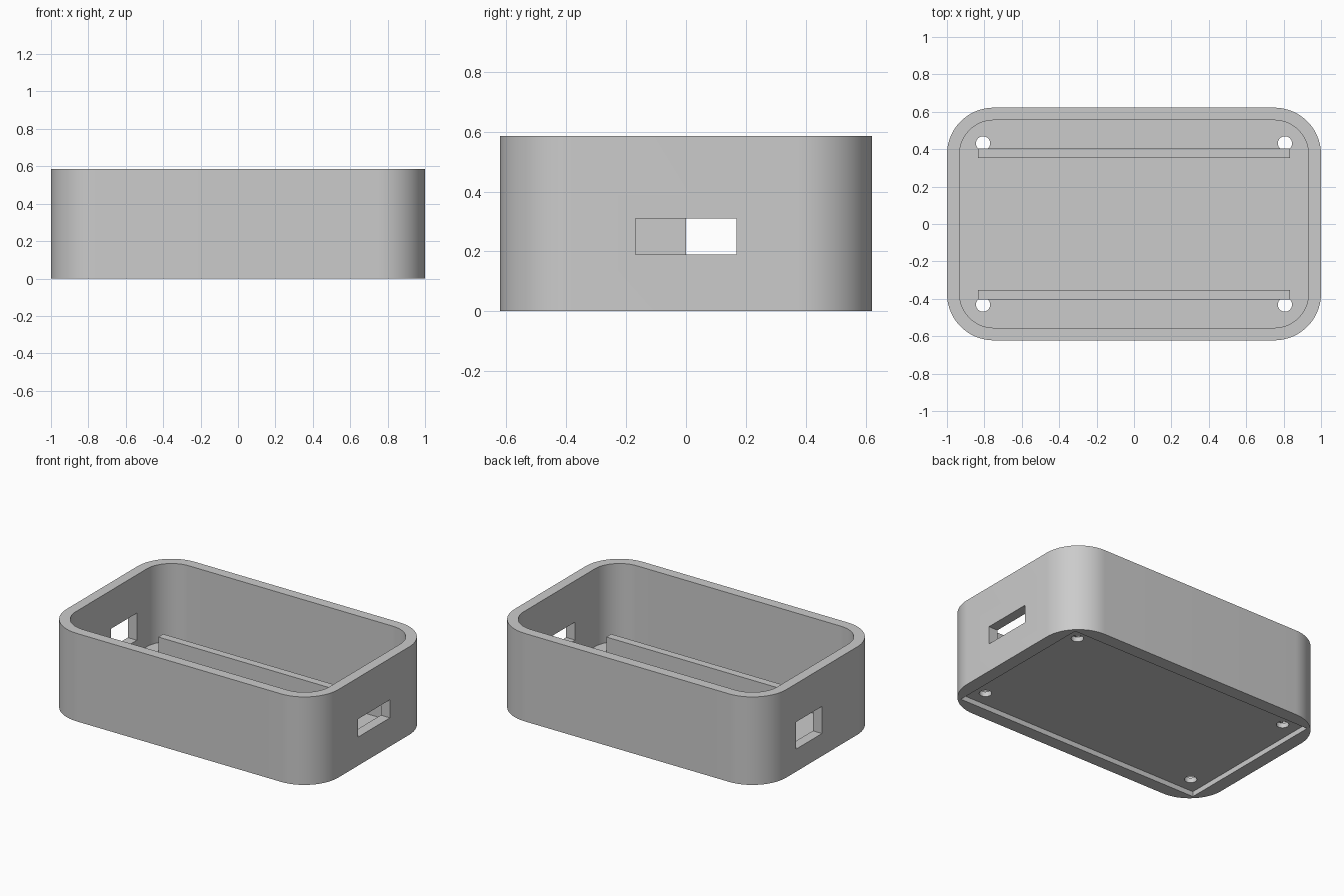
import bpy, bmesh, math

if "Cube" in bpy.data.objects:
    bpy.data.objects.remove(bpy.data.objects["Cube"])

HALF_X, HALF_Y, HEIGHT, RADIUS = 1.0, 0.622, 0.585, 0.25
WALL = FLOOR = 0.067

grey = bpy.data.materials.new("plain grey")
grey.use_nodes = True
colour = (0.6, 0.6, 0.6, 1)
grey.diffuse_color = colour
grey.node_tree.nodes["Principled BSDF"].inputs["Base Color"].default_value = colour


def prism(name, outline, z0, z1):
    """Extrude a counter-clockwise outline from z0 to z1."""
    bm = bmesh.new()
    base = bm.faces.new([bm.verts.new((x, y, z0)) for x, y in outline])
    top = bmesh.ops.extrude_face_region(bm, geom=[base])["geom"]
    bmesh.ops.translate(bm, vec=(0, 0, z1 - z0),
                        verts=[v for v in top if isinstance(v, bmesh.types.BMVert)])
    bmesh.ops.recalc_face_normals(bm, faces=bm.faces)
    mesh = bpy.data.meshes.new(name)
    bm.to_mesh(mesh)
    bm.free()
    mesh.materials.append(grey)
    obj = bpy.data.objects.new(name, mesh)
    bpy.context.collection.objects.link(obj)
    return obj


def box(name, x0, x1, y0, y1, z0, z1):
    return prism(name, [(x0, y0), (x1, y0), (x1, y1), (x0, y1)], z0, z1)


def rounded(hx, hy, r, steps=20):
    points = []
    for corner, (sx, sy) in enumerate([(1, 1), (-1, 1), (-1, -1), (1, -1)]):
        for i in range(steps + 1):
            a = math.pi / 2 * (corner + i / steps)
            points.append((sx * (hx - r) + r * math.cos(a), sy * (hy - r) + r * math.sin(a)))
    return points


def circle(cx, cy, r, steps=32):
    turn = 2 * math.pi / steps
    return [(cx + r * math.cos(i * turn), cy + r * math.sin(i * turn)) for i in range(steps)]


# Open case with rounded corners
case = prism("case", rounded(HALF_X, HALF_Y, RADIUS), 0, HEIGHT)

# Cavity, underside recess, side openings and screw holes
cutters = [
    prism("cavity_cutter", rounded(HALF_X - WALL, HALF_Y - WALL, RADIUS - WALL), FLOOR, HEIGHT + 0.1),
    box("recess_cutter", -0.912, 0.912, -0.535, 0.535, -0.1, 0.034),
    box("slot_cutter", 0.85, 1.1, -0.168, 0.168, 0.19, 0.31),
    box("port_cutter", -1.1, -0.85, 0, 0.27, 0.15, 0.33),
]
for sx in (-1, 1):
    for sy in (-1, 1):
        cutters.append(prism("screw_hole_cutter", circle(sx * 0.807, sy * 0.431, 0.038), -0.1, 0.1))

for cutter in cutters:
    cut = case.modifiers.new(cutter.name, "BOOLEAN")
    cut.operation, cut.solver, cut.object = "DIFFERENCE", "EXACT", cutter
    bpy.context.view_layer.objects.active = case
    bpy.ops.object.modifier_apply(modifier=cut.name)
    bpy.data.objects.remove(cutter)

bpy.ops.object.select_all(action="DESELECT")
case.select_set(True)
bpy.ops.object.shade_smooth_by_angle(angle=math.radians(30))

# Two long support ribs on the floor
for name, y in (("front_rib", -0.378), ("back_rib", 0.378)):
    box(name, -0.833, 0.833, y - 0.026, y + 0.026, FLOOR, FLOOR + 0.1)
